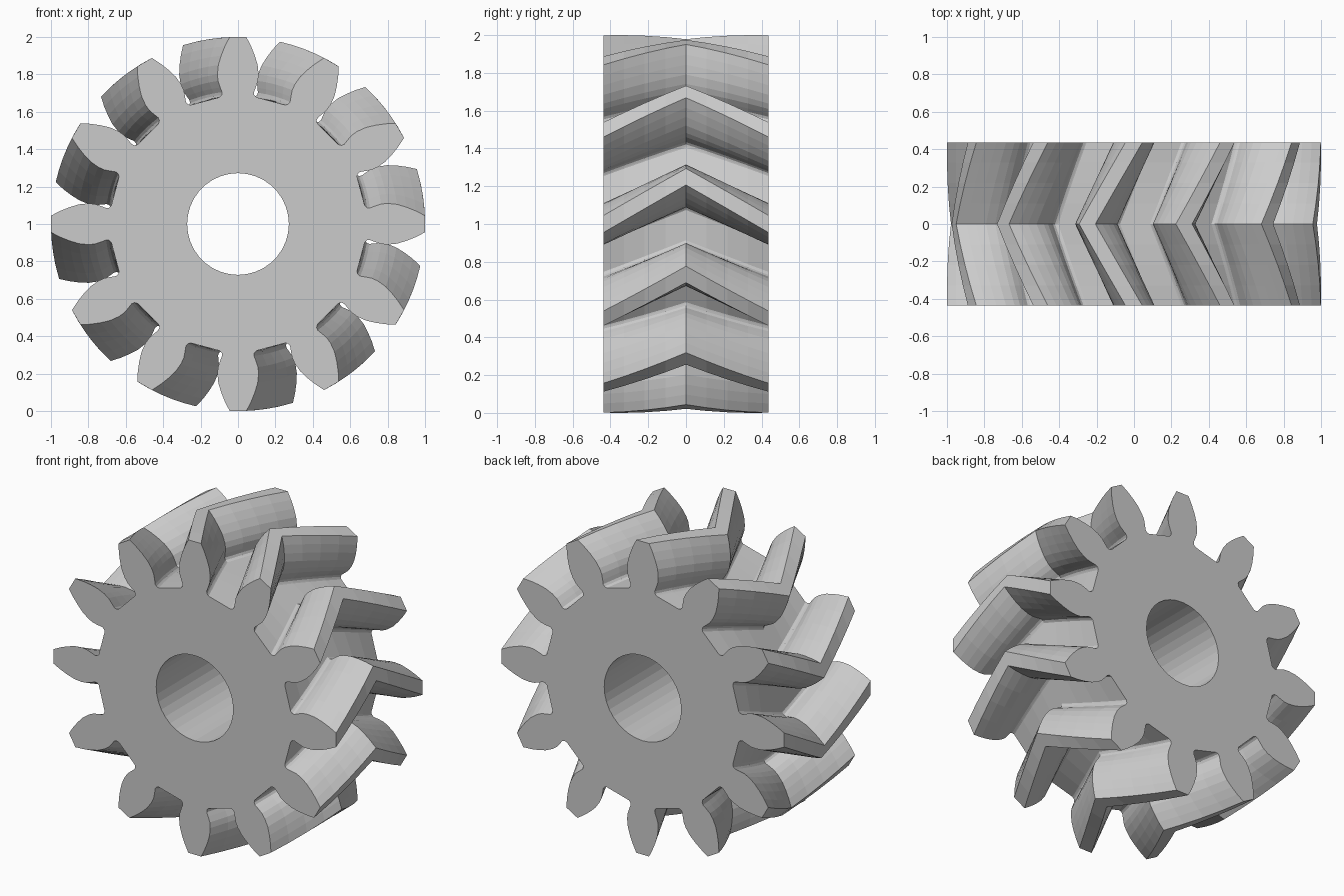
import bpy
import bmesh
from math import cos, sin, pi, radians, atan2, hypot

if "Cube" in bpy.data.objects:
    bpy.data.objects.remove(bpy.data.objects["Cube"], do_unlink=True)

TEETH = 12
HALF_WIDTH = 0.437
TWIST = radians(14.5)
STEPS = 4           # sections per half of the herringbone
BORE_RADIUS = 0.272
BORE_SIDES = 36

# One flank of a tooth, from the waist to the tip: (distance from axis, half thickness)
FLANK = [(0.682, 0.094), (0.69, 0.087), (0.705, 0.085), (0.73, 0.095),
         (0.765, 0.107), (0.80, 0.110), (0.85, 0.105), (0.90, 0.090),
         (0.95, 0.070), (0.999, 0.045)]


def gear_outline():
    """Polar points around the whole gear: bulged teeth with straight gap floors."""
    polar = [(hypot(r, w), atan2(w, r)) for r, w in FLANK]
    floor_angle = pi / TEETH - atan2(0.08, 0.68)
    tooth = [(hypot(0.68, 0.08), floor_angle)] + polar
    tooth = [(r, -a) for r, a in tooth] + tooth[::-1]
    return [(r, a + 2 * pi * i / TEETH) for i in range(TEETH) for r, a in tooth]


def add_ring(bm, points, y, turn=0.0):
    return [bm.verts.new((r * cos(a + turn), y, 1 + r * sin(a + turn))) for r, a in points]


def skin(bm, first, second):
    n = len(first)
    return [bm.faces.new((first[i], first[(i + 1) % n], second[(i + 1) % n], second[i]))
            for i in range(n)]


def cap(bm, outer, inner):
    edges = []
    for ring in (outer, inner):
        for i, v in enumerate(ring):
            edges.append(bm.edges.get((v, ring[(i + 1) % len(ring)])))
    bmesh.ops.triangle_fill(bm, edges=edges, use_beauty=True)


bm = bmesh.new()

# Toothed rim, twisting one way to the middle and back again
outline = gear_outline()
rims = []
for s in range(-STEPS, STEPS + 1):
    t = s / STEPS
    rims.append(add_ring(bm, outline, t * HALF_WIDTH, TWIST * (1 - abs(t))))
for a, b in zip(rims, rims[1:]):
    skin(bm, a, b)

# Shaft hole
circle = [(BORE_RADIUS, 2 * pi * i / BORE_SIDES) for i in range(BORE_SIDES)]
bore = [add_ring(bm, circle, y) for y in (-HALF_WIDTH, HALF_WIDTH)]
skin(bm, bore[0], bore[1])

# Flat end faces
cap(bm, rims[0], bore[0])
cap(bm, rims[-1], bore[1])
bmesh.ops.recalc_face_normals(bm, faces=bm.faces)

mesh = bpy.data.meshes.new("herringbone_gear")
bm.to_mesh(mesh)
bm.free()
gear = bpy.data.objects.new("herringbone_gear", mesh)
bpy.context.scene.collection.objects.link(gear)

# Plain grey
grey = bpy.data.materials.new("light_grey")
grey.use_nodes = True
colour = (0.6, 0.6, 0.6, 1.0)
grey.diffuse_color = colour
grey.node_tree.nodes["Principled BSDF"].inputs["Base Color"].default_value = colour
mesh.materials.append(grey)
